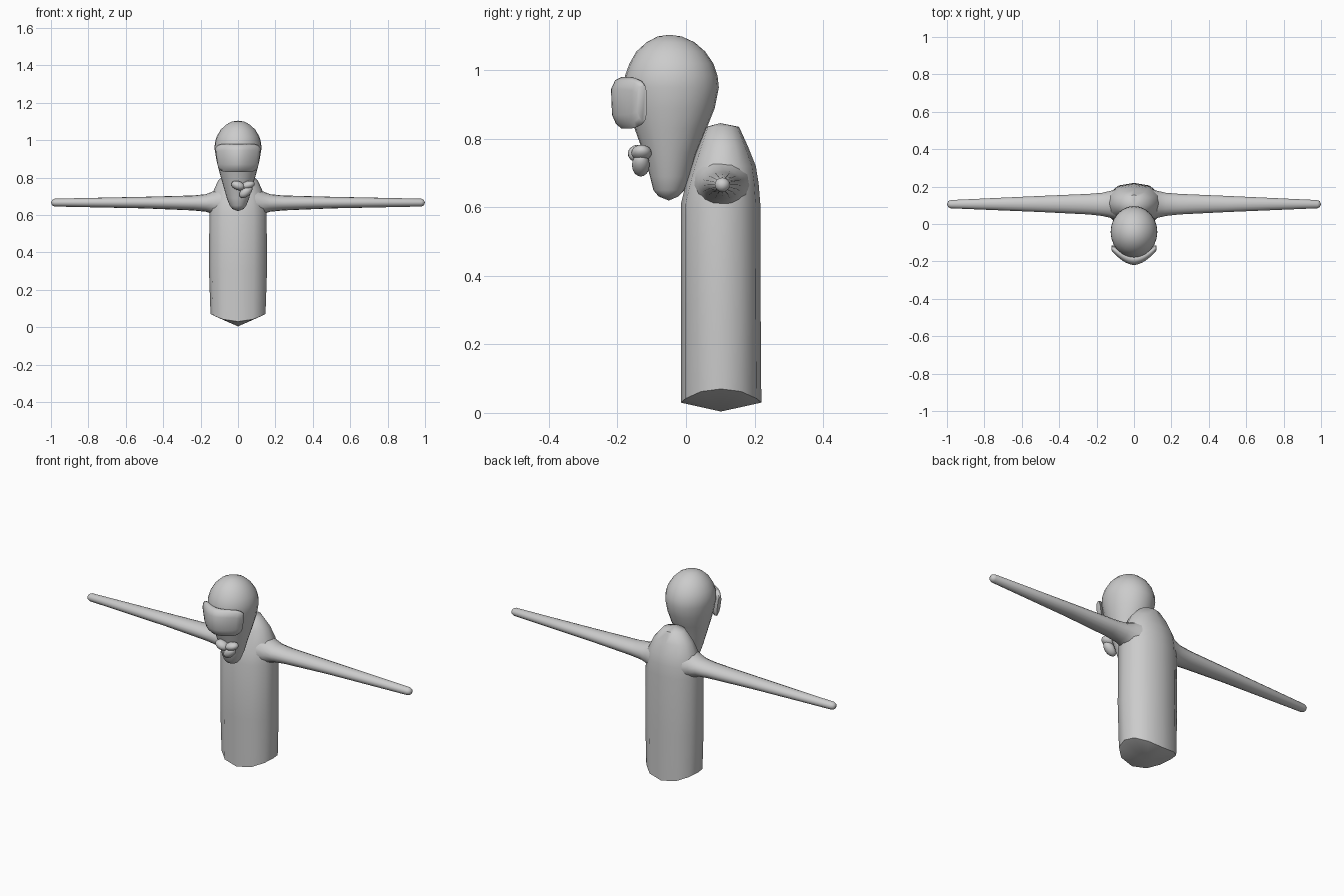
import bpy, bmesh, math
from mathutils import Vector

if "Cube" in bpy.data.objects:
    bpy.data.objects.remove(bpy.data.objects["Cube"])

grey = bpy.data.materials.new("plain grey")
grey.use_nodes = True
COLOR = (0.6, 0.6, 0.6, 1)
grey.diffuse_color = COLOR
grey.node_tree.nodes["Principled BSDF"].inputs["Base Color"].default_value = COLOR


def finish(name, bm, angle=50):
    bmesh.ops.recalc_face_normals(bm, faces=bm.faces)
    mesh = bpy.data.meshes.new(name)
    bm.to_mesh(mesh)
    bm.free()
    mesh.materials.append(grey)
    obj = bpy.data.objects.new(name, mesh)
    bpy.context.collection.objects.link(obj)
    bpy.ops.object.select_all(action="DESELECT")
    bpy.context.view_layer.objects.active = obj
    obj.select_set(True)
    bpy.ops.object.shade_smooth_by_angle(angle=math.radians(angle))
    return obj


def loft(name, rings, start=None, end=None, angle=50):
    """Skin closed rings of points; optional tip points close the ends."""
    bm = bmesh.new()
    loops = [[bm.verts.new(p) for p in ring] for ring in rings]
    n = len(loops[0])
    for a, b in zip(loops, loops[1:]):
        for i in range(n):
            j = (i + 1) % n
            bm.faces.new((a[i], a[j], b[j], b[i]))
    for loop, tip in ((loops[0], start), (loops[-1], end)):
        if tip is None:
            bm.faces.new(loop)
        else:
            v = bm.verts.new(tip)
            for i in range(n):
                bm.faces.new((loop[i], loop[(i + 1) % n], v))
    return finish(name, bm, angle)


# Body: rounded box section with a slight ridge at front and back
HALF = [(0, -1), (0.55, -0.88), (0.9, -0.5), (1, 0), (0.9, 0.5), (0.55, 0.88), (0, 1)]
SECTION = HALF + [(-x, y) for x, y in HALF[-2:0:-1]]


def body_ring(z, half_width, front, back, lift=0):
    mid, depth = (front + back) / 2, (back - front) / 2
    return [(x * half_width, mid + y * depth, z + lift * x * x) for x, y in SECTION]


body_rows = [
    (0.03, 0.147, -0.015, 0.22, 0.04), (0.3, 0.155, -0.015, 0.218),
    (0.61, 0.153, -0.015, 0.217), (0.67, 0.147, 0.0, 0.212),
    (0.72, 0.135, 0.015, 0.204), (0.78, 0.108, 0.037, 0.18),
    (0.835, 0.06, 0.058, 0.155),
]
loft("body", [body_ring(*r) for r in body_rows],
     start=(0, 0.102, 0.004), end=(0, 0.1, 0.846))

# Arms: tapered tubes that flare into the shoulders
arm_rows = [
    (0.09, 0.105, 0.083, 0.665, 0.085), (0.13, 0.105, 0.071, 0.665, 0.062),
    (0.17, 0.105, 0.062, 0.664, 0.047), (0.24, 0.106, 0.055, 0.664, 0.040),
    (0.5, 0.107, 0.043, 0.666, 0.031), (0.98, 0.106, 0.022, 0.666, 0.021),
    (0.993, 0.106, 0.016, 0.666, 0.015),
]
for side, label in ((1, "left_arm"), (-1, "right_arm")):
    rings = []
    for x, cy, ry, cz, rz in arm_rows:
        turns = [math.tau * i / 16 for i in range(16)]
        rings.append([(side * x, cy + ry * math.cos(t), cz + rz * math.sin(t)) for t in turns])
    loft(label, rings, end=(side, 0.106, 0.666))

# Head: round skull tapering to a narrow chin
head_rows = [
    (0.632, 0.030, -0.08, -0.022), (0.65, 0.044, -0.095, -0.005),
    (0.69, 0.060, -0.105, 0.010), (0.76, 0.080, -0.125, 0.030),
    (0.83, 0.100, -0.150, 0.060), (0.89, 0.115, -0.168, 0.084),
    (0.95, 0.125, -0.180, 0.096), (0.985, 0.124, -0.178, 0.092),
    (1.02, 0.114, -0.165, 0.080), (1.055, 0.093, -0.145, 0.056),
    (1.082, 0.065, -0.115, 0.025), (1.099, 0.033, -0.083, -0.012),
]
rings = []
for z, half_width, front, back in head_rows:
    mid, depth = (front + back) / 2, (back - front) / 2
    turns = [math.tau * i / 24 for i in range(24)]
    rings.append([(half_width * math.cos(t), mid + depth * math.sin(t), z) for t in turns])
loft("head", rings, start=(0, -0.05, 0.62), end=(0, -0.048, 1.104), angle=60)

# Visor: thick rounded band wrapped around the front of the face
VISOR = [(0, 0.04), (0.012, 0.066), (0.03, 0.075), (0.045, 0.07), (0.053, 0.045),
         (0.053, -0.045), (0.045, -0.07), (0.03, -0.075), (0.014, -0.06), (0.003, -0.035)]
rings = []
for k in range(-8, 9):
    u = k / 8
    height = 1 - 0.28 * abs(u) ** 8
    thick = 1 - 0.45 * abs(u) ** 3
    rings.append([(u * (0.114 + 0.1 * dz), -0.219 + 0.075 * abs(u) ** 1.8 + dy * thick,
                   0.905 + dz * height) for dy, dz in VISOR])
loft("visor", rings, angle=60)


# Lips: two upper lobes and one lower lobe, set off to one side
def lobe(name, centre, size, roll):
    bm = bmesh.new()
    bmesh.ops.create_uvsphere(bm, u_segments=16, v_segments=10, radius=1)
    c, s = math.cos(roll), math.sin(roll)
    for v in bm.verts:
        x, y, z = (a * b for a, b in zip(v.co, size))
        v.co = Vector((x * c - z * s, y, x * s + z * c)) + Vector(centre)
    finish(name, bm, 180)


lobe("upper_lip_right", (0.0, -0.14, 0.757), (0.037, 0.03, 0.024), -0.35)
lobe("upper_lip_left", (0.053, -0.13, 0.759), (0.038, 0.03, 0.022), 0.3)
lobe("lower_lip", (0.042, -0.132, 0.724), (0.042, 0.026, 0.025), 0.75)
